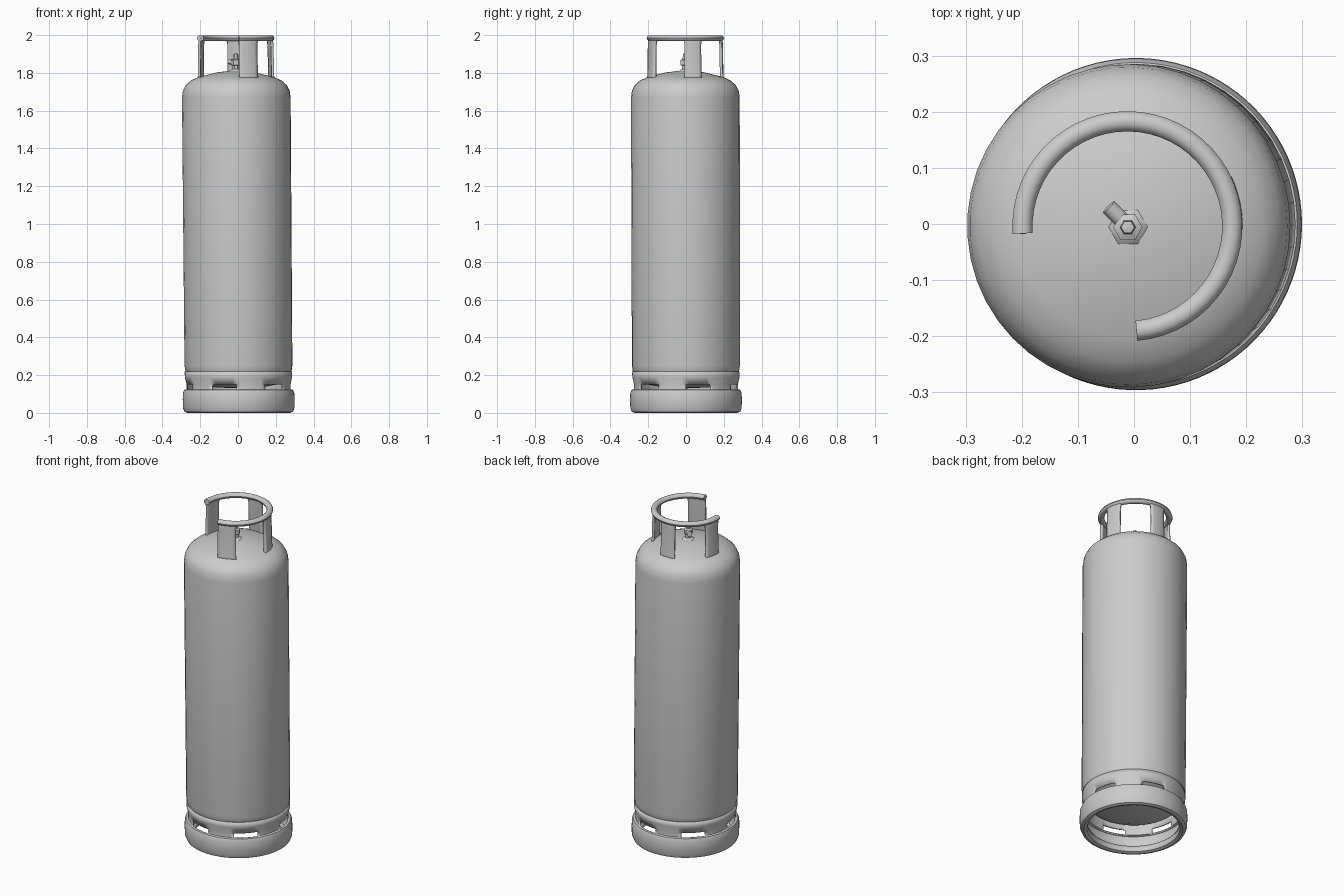
import bpy, bmesh
from math import cos, sin, radians
from mathutils import Vector

cube = bpy.data.objects.get("Cube")
if cube:
    bpy.data.objects.remove(cube, do_unlink=True)

steel = bpy.data.materials.new("grey_steel")
steel.use_nodes = True
grey = (0.6, 0.6, 0.6, 1)
steel.diffuse_color = grey
steel.node_tree.nodes["Principled BSDF"].inputs["Base Color"].default_value = grey


def finish(bm, name, thickness=0, angle=40):
    """Lean the part slightly with the bottle, then make a smooth object."""
    bmesh.ops.remove_doubles(bm, verts=bm.verts, dist=0.0001)
    bmesh.ops.recalc_face_normals(bm, faces=bm.faces)
    for v in bm.verts:
        v.co.x += 0.004 - 0.008 * v.co.z
        v.co.y -= 0.002 * v.co.z
    mesh = bpy.data.meshes.new(name)
    bm.to_mesh(mesh)
    bm.free()
    mesh.materials.append(steel)
    obj = bpy.data.objects.new(name, mesh)
    bpy.context.collection.objects.link(obj)
    if thickness:
        mod = obj.modifiers.new("Thickness", "SOLIDIFY")
        mod.thickness = thickness
        mod.offset = -1
    bpy.ops.object.select_all(action="DESELECT")
    obj.select_set(True)
    bpy.context.view_layer.objects.active = obj
    bpy.ops.object.shade_smooth_by_angle(angle=radians(angle))
    return obj


def lathe(profile, start=0, end=360, steps=45, loop=False, skip=None):
    """Sweep (radius, z) points about z; loop closes the section and caps it."""
    bm = bmesh.new()
    rows = []
    for i in range(steps + 1):
        a = radians(start + (end - start) * i / steps)
        rows.append([bm.verts.new((r * cos(a), r * sin(a), z)) for r, z in profile])
    n = len(profile)
    for i in range(steps):
        for j in range(n if loop else n - 1):
            if skip and skip(i, j):
                continue
            k = (j + 1) % n
            bm.faces.new((rows[i][j], rows[i + 1][j], rows[i + 1][k], rows[i][k]))
    if loop and end - start < 360:
        bm.faces.new(rows[0])
        bm.faces.new(rows[-1])
    bmesh.ops.remove_doubles(bm, verts=bm.verts, dist=0.0001)
    bmesh.ops.dissolve_degenerate(bm, edges=bm.edges, dist=0.0001)
    return bm


# Pressure vessel with domed ends
vessel = [(0, 0.13), (0.12, 0.135), (0.2, 0.15), (0.25, 0.17), (0.278, 0.2), (0.286, 0.25),
          (0.287, 1.0), (0.288, 1.67), (0.283, 1.705), (0.268, 1.735), (0.24, 1.76),
          (0.2, 1.778), (0.1, 1.803), (0.04, 1.81), (0, 1.811)]
finish(lathe(vessel), "tank_body")

# Foot ring with a rolled rim and six ventilation slots
skirt = [(0.285, 0.22), (0.284, 0.19), (0.275, 0.15), (0.276, 0.125), (0.288, 0.122), (0.295, 0.105),
         (0.296, 0.07), (0.295, 0.025), (0.287, 0.006), (0.272, 0), (0.255, 0.006), (0.249, 0.02),
         (0.252, 0.04)]
finish(lathe(skirt, steps=90, skip=lambda i, j: j == 2 and i % 15 < 7),
       "foot_ring", thickness=0.008)

# Open handle ring around the valve
section = []
for i in range(10):
    a = radians(36 * i)
    section.append((0.187 + 0.018 * cos(a), 1.984 + 0.016 * sin(a)))
finish(lathe(section, -85, 184, 40, loop=True), "handle_ring")


# Curved uprights, flared where they meet the ring and the dome
def upright(name, middle, half):
    bm = bmesh.new()
    rows = []
    for z, flare, r in ((1.76, 1.15, 0.207), (1.785, 1.0, 0.202), (1.95, 1.0, 0.199),
                        (1.97, 1.1, 0.198), (1.985, 1.35, 0.196)):
        row = []
        for i in range(7):
            a = middle + half * flare * (i / 3 - 1)
            a = radians(max(-85, min(184, a)))
            row.append(bm.verts.new((r * cos(a), r * sin(a), z)))
        rows.append(row)
    for low, high in zip(rows, rows[1:]):
        for i in range(6):
            bm.faces.new((low[i], low[i + 1], high[i + 1], high[i]))
    finish(bm, name, thickness=0.014)


for name, middle, half in (("left_upright", 12, 13), ("back_upright", 90, 13),
                           ("right_upright", 168, 13), ("front_upright", -70, 15)):
    upright(name, middle, half)

# Valve: neck, hexagonal body, spindle and angled outlet
stem = [(0, 1.8), (0.045, 1.8), (0.03, 1.815), (0.018, 1.82), (0.018, 1.838), (0.026, 1.842),
        (0.026, 1.868), (0.014, 1.874), (0.012, 1.9), (0, 1.904)]
valve = finish(lathe(stem, steps=6), "valve_stem")
valve.location = (0, -0.002, 0)

bm = bmesh.new()
bmesh.ops.create_cone(bm, cap_ends=True, segments=10, radius1=0.015, radius2=0.015, depth=0.05)
aim = Vector((-0.7, 0.7, 0.15)).normalized()
bmesh.ops.rotate(bm, verts=bm.verts, matrix=aim.to_track_quat("Z", "Y").to_matrix())
bmesh.ops.translate(bm, verts=bm.verts, vec=Vector((0, 0, 1.853)) + aim * 0.024)
finish(bm, "valve_outlet")
